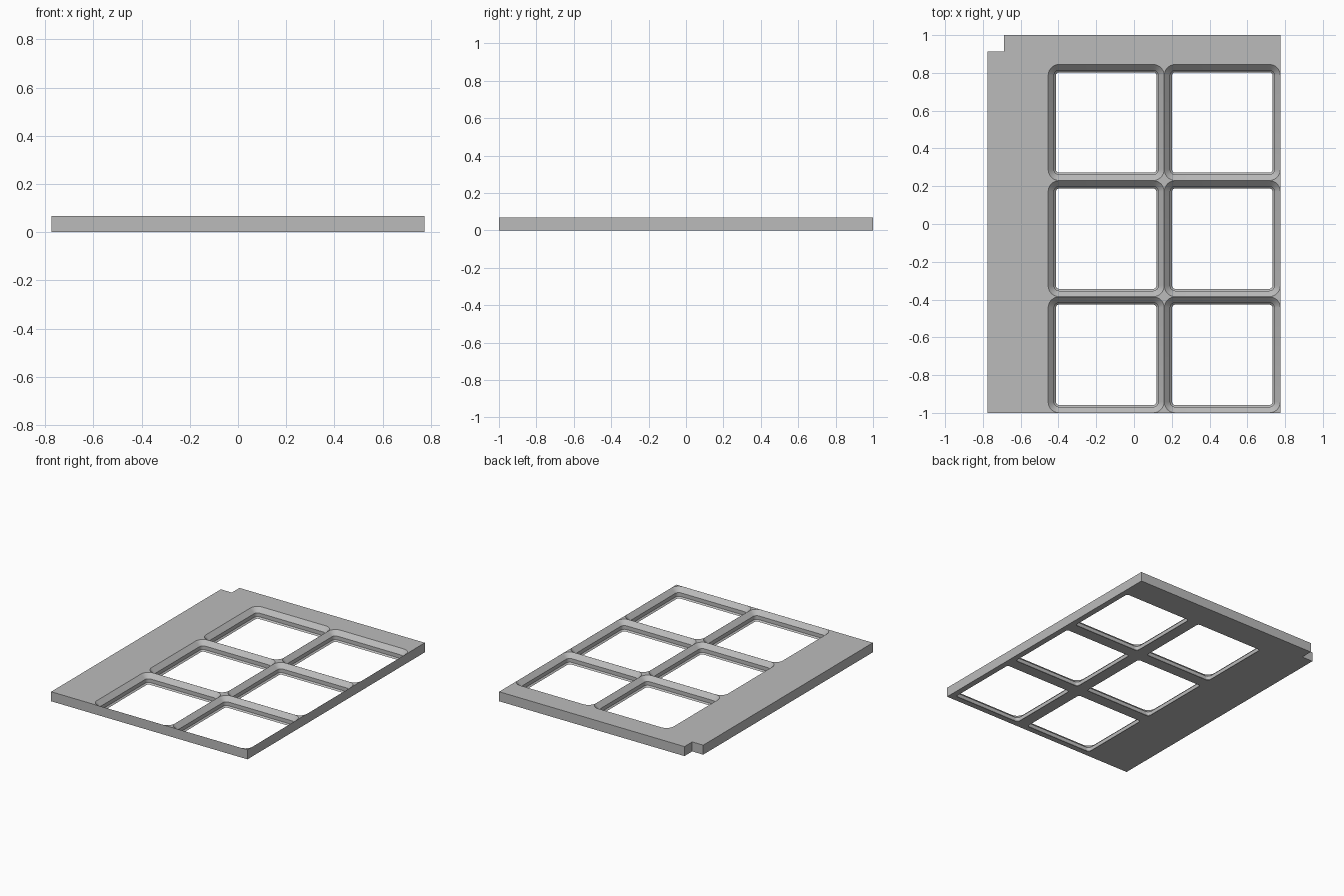
import bpy
import bmesh
from math import cos, sin, pi

if "Cube" in bpy.data.objects:
    bpy.data.objects.remove(bpy.data.objects["Cube"], do_unlink=True)

HALF_X, HALF_Y, HEIGHT = 0.775, 1.0, 0.068
PITCH = 0.615
NOTCH = 0.087
CORNER_STEPS = 8

grey = bpy.data.materials.new("plain grey")
grey.use_nodes = True
colour = (0.5, 0.5, 0.5, 1)
grey.diffuse_color = colour
grey.node_tree.nodes["Principled BSDF"].inputs["Base Color"].default_value = colour


def make_object(name, bm):
    bmesh.ops.recalc_face_normals(bm, faces=bm.faces)
    mesh = bpy.data.meshes.new(name)
    bm.to_mesh(mesh)
    bm.free()
    mesh.materials.append(grey)
    obj = bpy.data.objects.new(name, mesh)
    bpy.context.collection.objects.link(obj)
    return obj


def loft(bm, rings):
    """Skin a stack of closed rings and cap both ends."""
    loops = [[bm.verts.new(p) for p in ring] for ring in rings]
    for low, high in zip(loops, loops[1:]):
        for i in range(len(low)):
            j = (i + 1) % len(low)
            bm.faces.new((low[i], low[j], high[j], high[i]))
    bm.faces.new(loops[0][::-1])
    bm.faces.new(loops[-1])


def rounded_square(cx, cy, half, radius, z):
    points = []
    for corner, (sx, sy) in enumerate(((1, 1), (-1, 1), (-1, -1), (1, -1))):
        for step in range(CORNER_STEPS + 1):
            a = (corner + step / CORNER_STEPS) * pi / 2
            points.append((cx + sx * (half - radius) + radius * cos(a),
                           cy + sy * (half - radius) + radius * sin(a), z))
    return points


# Plate with a notched back corner
outline = [(-HALF_X, -HALF_Y), (HALF_X, -HALF_Y), (HALF_X, HALF_Y),
           (-HALF_X + NOTCH, HALF_Y), (-HALF_X + NOTCH, HALF_Y - NOTCH),
           (-HALF_X, HALF_Y - NOTCH)]
bm = bmesh.new()
loft(bm, [[(x, y, z) for x, y in outline] for z in (0, HEIGHT)])
plate = make_object("grid_plate", bm)

# Stepped pockets: inset from the cell edge at each height
profile = [(-0.02, 0.0417), (0, 0.0417), (0.0102, 0.0315),
           (0.0366, 0.0315), (HEIGHT, 0.0004), (HEIGHT + 0.02, 0.0004)]
bm = bmesh.new()
for col in range(2):
    for row in range(3):
        cx = HALF_X - PITCH * (col + 0.5)
        cy = -HALF_Y + PITCH * (row + 0.5)
        loft(bm, [rounded_square(cx, cy, PITCH / 2 - inset, 0.0586 - inset, z)
                  for z, inset in profile])
cutter = make_object("pocket_cutter", bm)
cutter.hide_render = True

# Cut the pockets, then drop the cutter
cut = plate.modifiers.new("pockets", "BOOLEAN")
cut.operation = "DIFFERENCE"
cut.solver = "EXACT"
cut.object = cutter
bpy.ops.object.select_all(action="DESELECT")
plate.select_set(True)
bpy.context.view_layer.objects.active = plate
bpy.ops.object.modifier_apply(modifier=cut.name)
bpy.data.objects.remove(cutter, do_unlink=True)
bpy.ops.object.shade_smooth_by_angle(angle=pi / 7)
